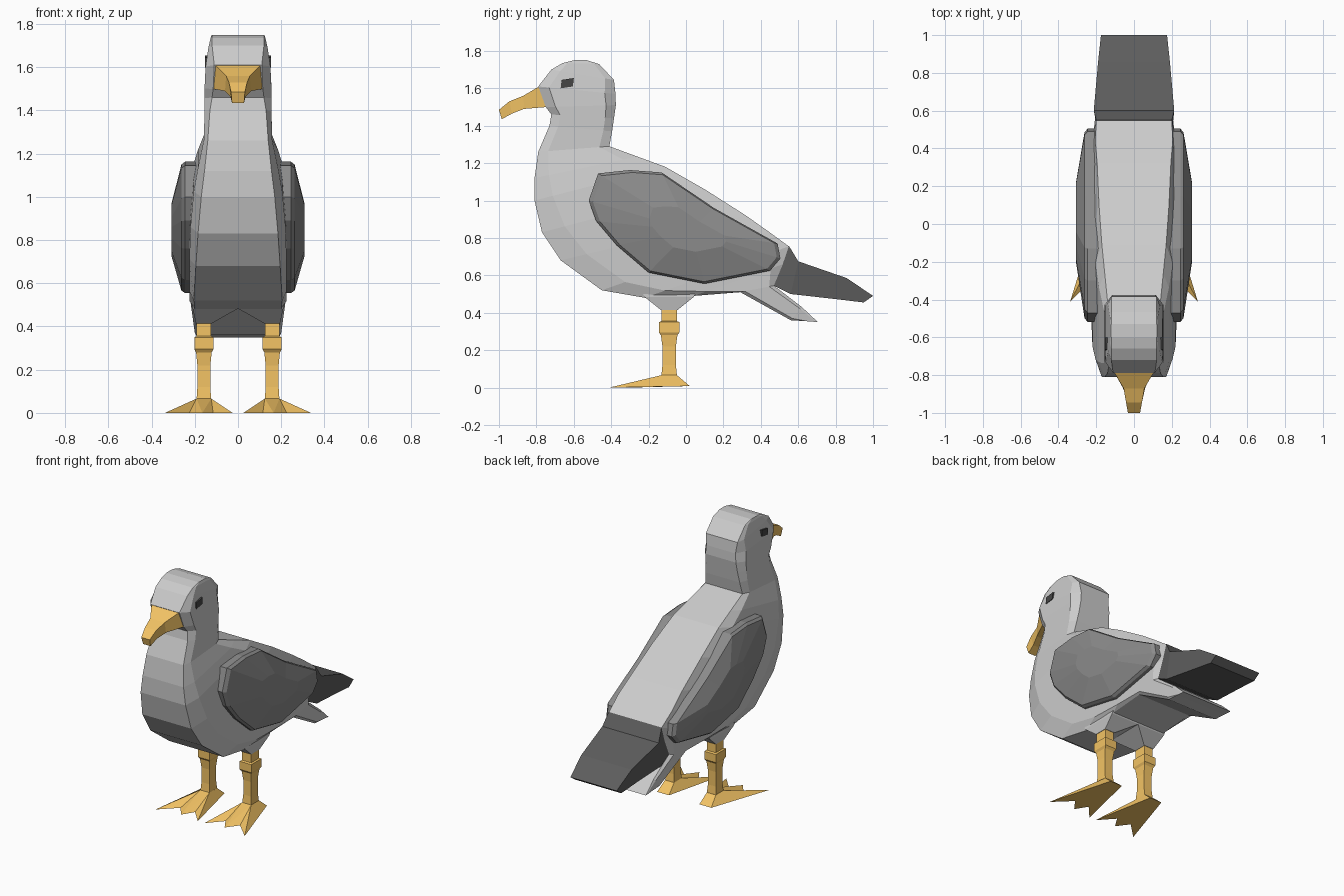
import bpy, bmesh


def material(name, rgb):
    m = bpy.data.materials.new(name)
    m.diffuse_color = (*rgb, 1)
    return m


ORANGE = material("orange", (0.9, 0.55, 0.13))
DARK = material("dark_grey", (0.26, 0.26, 0.26))
BLACK = material("black", (0.11, 0.11, 0.11))
EYE = material("eye_black", (0.06, 0.06, 0.06))


def mesh_object(name, verts, faces, mat=None, mirror=False):
    bm = bmesh.new()
    vs = [bm.verts.new(v) for v in verts]
    for f in faces:
        bm.faces.new([vs[i] for i in f])
    bmesh.ops.recalc_face_normals(bm, faces=bm.faces)
    me = bpy.data.meshes.new(name)
    bm.to_mesh(me)
    bm.free()
    ob = bpy.data.objects.new(name, me)
    bpy.context.collection.objects.link(ob)
    if mat:
        me.materials.append(mat)
    if mirror:
        mod = ob.modifiers.new("Mirror", "MIRROR")
        mod.use_mirror_merge = False
    return ob


def loft(name, rings, mat=None, mirror=False):
    """Skin equal-length rings of points and cap both ends."""
    n = len(rings[0])
    verts = [p for r in rings for p in r]
    faces = [(k * n + i, k * n + (i + 1) % n, (k + 1) * n + (i + 1) % n, (k + 1) * n + i)
             for k in range(len(rings) - 1) for i in range(n)]
    faces += [tuple(range(n)), tuple(range(len(verts) - n, len(verts)))]
    return mesh_object(name, verts, faces, mat, mirror)


def body_ring(fy, fz, by, bz, edge, mid):
    """Eight-sided section from a breast point to a back point."""
    def at(t):
        return fy + (by - fy) * t, fz + (bz - fz) * t
    half = [(edge, 0), (mid, 0.14), (mid, 0.86), (edge, 1)]
    right = [(w, *at(t)) for w, t in half]
    return right + [(-x, y, z) for x, y, z in reversed(right)]


def strip_ring(ty, tz, by, bz, wt, wb):
    return [(wt, ty, tz), (-wt, ty, tz), (-wb, by, bz), (wb, by, bz)]


def box_ring(x0, x1, y0, y1, z):
    return [(x0, y0, z), (x1, y0, z), (x1, y1, z), (x0, y1, z)]


# Head, neck, body and under-tail: breast point, back point, edge and side half-widths
body = [
    (-0.60, 1.75, -0.53, 1.75, 0.12, 0.122),
    (-0.66, 1.735, -0.465, 1.73, 0.12, 0.127),
    (-0.72, 1.70, -0.385, 1.645, 0.12, 0.137),
    (-0.79, 1.61, -0.377, 1.57, 0.11, 0.15),
    (-0.75, 1.50, -0.375, 1.51, 0.115, 0.155),
    (-0.72, 1.46, -0.385, 1.44, 0.12, 0.155),
    (-0.73, 1.40, -0.395, 1.37, 0.13, 0.155),
    (-0.79, 1.26, -0.41, 1.29, 0.14, 0.158),
    (-0.81, 1.12, -0.26, 1.235, 0.155, 0.185),
    (-0.81, 1.00, -0.11, 1.18, 0.17, 0.205),
    (-0.77, 0.83, 0.10, 1.06, 0.185, 0.22),
    (-0.67, 0.68, 0.32, 0.92, 0.195, 0.225),
    (-0.45, 0.52, 0.44, 0.835, 0.205, 0.225),
    (-0.22, 0.48, 0.55, 0.755, 0.20, 0.225),
    (0.04, 0.49, 0.52, 0.66, 0.20, 0.222),
    (0.29, 0.51, 0.47, 0.545, 0.20, 0.22),
    (0.56, 0.36, 0.62, 0.43, 0.19, 0.20),
    (0.64, 0.355, 0.705, 0.35, 0.19, 0.19),
]
loft("body", [body_ring(*r) for r in body])

# Beak
loft("beak", [strip_ring(*r) for r in [
    (-0.785, 1.61, -0.745, 1.50, 0.105, 0.115),
    (-0.87, 1.56, -0.865, 1.49, 0.055, 0.06),
    (-0.945, 1.53, -0.93, 1.465, 0.042, 0.035),
    (-1.0, 1.485, -0.985, 1.435, 0.032, 0.028)]], ORANGE)

# Tail
loft("tail", [strip_ring(*r) for r in [
    (0.55, 0.758, 0.47, 0.545, 0.20, 0.20),
    (0.60, 0.675, 0.56, 0.50, 0.213, 0.205),
    (0.86, 0.585, 0.80, 0.473, 0.19, 0.185),
    (1.0, 0.49, 0.95, 0.455, 0.175, 0.175)]], BLACK)

# Folded wings: side outline stepped outwards to a shallow bulge
outline = [(-0.47, 1.145), (-0.30, 1.163), (-0.13, 1.15), (0.15, 0.96), (0.49, 0.77),
           (0.505, 0.69), (0.45, 0.625), (0.10, 0.555), (-0.20, 0.615), (-0.37, 0.76),
           (-0.48, 0.89), (-0.52, 1.0)]
cy, cz = 0.02, 0.84
loft("wing", [[(x, cy + (y - cy) * s, cz + (z - cz) * s) for y, z in outline]
              for x, s in [(0.18, 1), (0.245, 1), (0.262, 0.96), (0.308, 0.4)]], DARK, True)

# Eyes
loft("eye", [[(x, -0.67, 1.60), (x, -0.605, 1.61), (x, -0.60, 1.655), (x, -0.665, 1.645)]
             for x in (0.12, 0.153)], EYE, True)

# Feathered thighs
loft("thigh", [box_ring(0.0, 0.21, -0.23, 0.05, 0.50), box_ring(0.0, 0.21, -0.22, 0.04, 0.483),
               box_ring(0.12, 0.195, -0.135, -0.045, 0.415)], None, True)

# Legs with a raised knee: half-widths in x and y, height
loft("leg", [box_ring(0.158 - a, 0.158 + a, -0.09 - b, -0.09 + b, z) for a, b, z in [
    (0.034, 0.042, 0.45), (0.034, 0.042, 0.355), (0.044, 0.055, 0.35), (0.044, 0.055, 0.295),
    (0.036, 0.044, 0.28), (0.030, 0.036, 0.22), (0.030, 0.036, 0.12), (0.034, 0.042, 0.06)]],
    ORANGE, True)

# Webbed feet: three toes, two notches, heel, then the ankle ring
foot = [(0.025, -0.40, 0), (0.115, -0.30, 0), (0.165, -0.38, 0), (0.225, -0.30, 0),
        (0.338, -0.41, 0), (0.205, 0.02, 0.008), (0.115, 0.02, 0.008),
        *box_ring(0.124, 0.192, -0.132, -0.048, 0.066)]
mesh_object("foot", foot, [(0, 1, 7), (1, 2, 7), (2, 8, 7), (2, 3, 8), (3, 4, 8), (4, 5, 9, 8),
                           (5, 6, 10, 9), (6, 0, 7, 10), (7, 8, 9, 10),
                           (0, 1, 6), (1, 2, 3), (1, 3, 5, 6), (3, 4, 5)], ORANGE, True)
